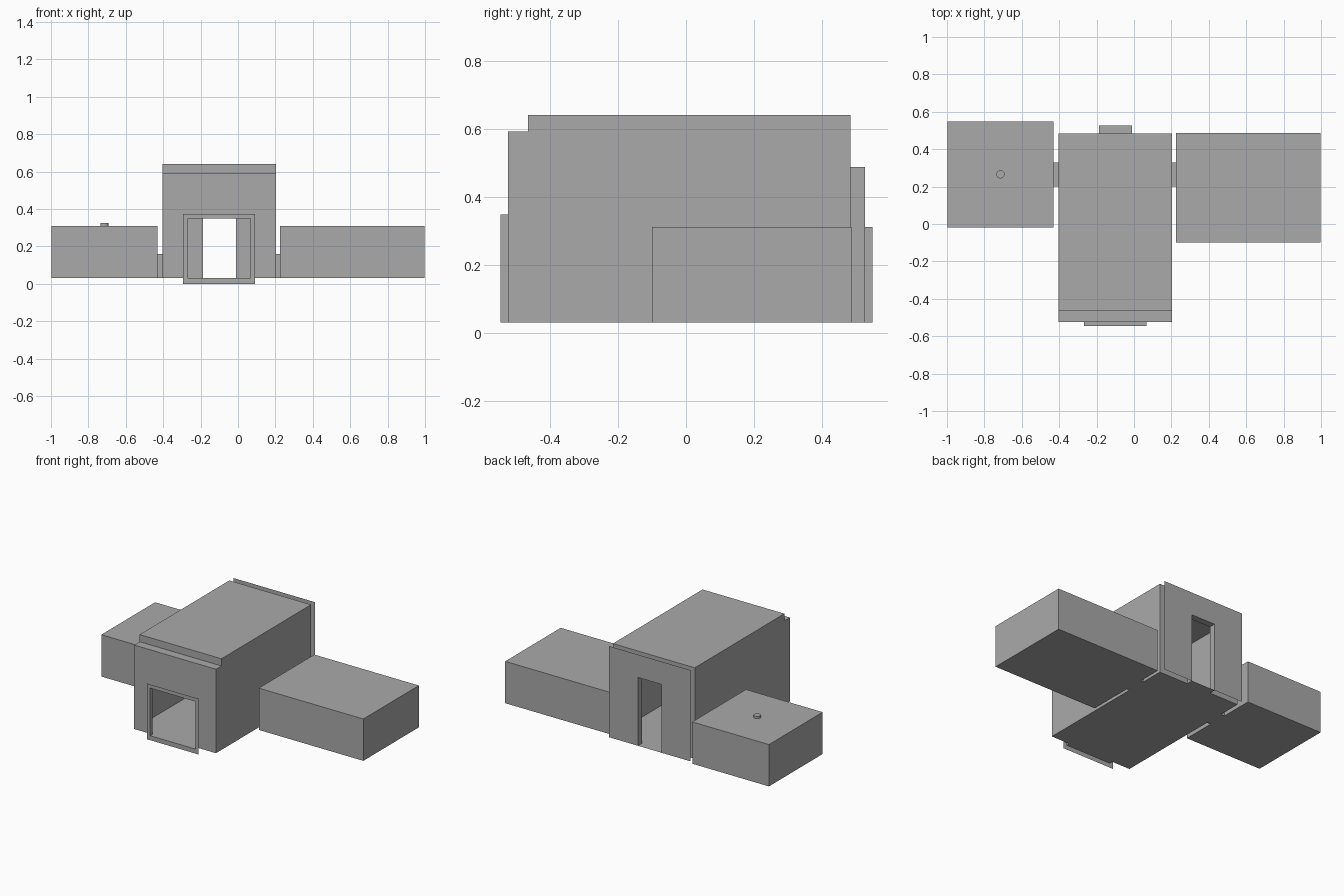
import bpy, bmesh

cube = bpy.data.objects.get("Cube")
if cube:
    bpy.data.objects.remove(cube, do_unlink=True)

GREY = (0.4, 0.4, 0.4, 1)
grey = bpy.data.materials.new("plain grey")
grey.use_nodes = True
grey.diffuse_color = GREY
grey.node_tree.nodes["Principled BSDF"].inputs["Base Color"].default_value = GREY


def panel(bm, axis, pos, us, vs, skip=()):
    """Flat wall across one axis, cut into cells; skipped cells are openings."""
    for i in range(len(us) - 1):
        for j in range(len(vs) - 1):
            if (i, j) in skip:
                continue
            corners = []
            for u, v in ((us[i], vs[j]), (us[i + 1], vs[j]),
                         (us[i + 1], vs[j + 1]), (us[i], vs[j + 1])):
                co = [u, v]
                co.insert(axis, pos)
                corners.append(bm.verts.new(co))
            bm.faces.new(corners)


def finish(name, bm):
    bmesh.ops.remove_doubles(bm, verts=bm.verts, dist=0.0005)
    bmesh.ops.recalc_face_normals(bm, faces=bm.faces)
    mesh = bpy.data.meshes.new(name)
    bm.to_mesh(mesh)
    bm.free()
    mesh.materials.append(grey)
    obj = bpy.data.objects.new(name, mesh)
    bpy.context.collection.objects.link(obj)
    return obj


def sleeve(name, axis, lo, hi):
    """Open tube along one axis, lining a doorway."""
    bm = bmesh.new()
    for a in range(3):
        if a == axis:
            continue
        u, v = [k for k in range(3) if k != a]
        for pos in (lo[a], hi[a]):
            panel(bm, a, pos, (lo[u], hi[u]), (lo[v], hi[v]))
    return finish(name, bm)


FLOOR, LOW_TOP, ROOF, LEDGE = 0.03, 0.31, 0.64, 0.592
HALL_X = (-0.403, 0.203)
FRONT, STEP, BACK, BACK_PLATE = -0.523, -0.465, 0.483, 0.526
FRAME_Y = -0.546
PASS_Y, PASS_TOP = (0.2, 0.33), 0.16
FRONT_DOOR, FRONT_DOOR_TOP = (-0.268, 0.068), 0.348
BACK_DOOR, BACK_DOOR_TOP = (-0.188, -0.012), 0.487

# main hall shell with a stepped front roof edge
bm = bmesh.new()
side_y = (FRONT, STEP, *PASS_Y, BACK)
side_z = (FLOOR, PASS_TOP, LEDGE, ROOF)
for x in HALL_X:
    panel(bm, 0, x, side_y, side_z, skip={(0, 2), (2, 0)})
panel(bm, 1, FRONT, (HALL_X[0], *FRONT_DOOR, HALL_X[1]),
      (FLOOR, FRONT_DOOR_TOP, LEDGE), skip={(1, 0)})
panel(bm, 1, STEP, HALL_X, (LEDGE, ROOF))
panel(bm, 1, BACK, (HALL_X[0], *BACK_DOOR, HALL_X[1]),
      (FLOOR, BACK_DOOR_TOP, ROOF), skip={(1, 0)})
panel(bm, 2, FLOOR, HALL_X, (FRONT, BACK))
panel(bm, 2, ROOF, HALL_X, (STEP, BACK))
panel(bm, 2, LEDGE, HALL_X, (FRONT, STEP))
finish("main_hall", bm)

# freestanding back wall with a tall doorway
bm = bmesh.new()
panel(bm, 1, BACK_PLATE, (HALL_X[0], *BACK_DOOR, HALL_X[1]),
      (FLOOR, BACK_DOOR_TOP, ROOF), skip={(1, 0)})
finish("back_wall", bm)

# flat border around the front door
bm = bmesh.new()
panel(bm, 1, FRAME_Y, (-0.293, *FRONT_DOOR, 0.091),
      (0, FLOOR, FRONT_DOOR_TOP, 0.373), skip={(1, 1)})
finish("front_door_frame", bm)

# side rooms, each with a small doorway towards the hall
ROOMS = {
    "right_room": ((-0.998, -0.43), (-0.02, 0.548), 1),
    "left_room": ((0.224, 0.998), (-0.1, 0.487), 0),
}
for name, (xs, ys, door_side) in ROOMS.items():
    bm = bmesh.new()
    for i, x in enumerate(xs):
        panel(bm, 0, x, (ys[0], *PASS_Y, ys[1]), (FLOOR, PASS_TOP, LOW_TOP),
              skip={(1, 0)} if i == door_side else ())
    for y in ys:
        panel(bm, 1, y, xs, (FLOOR, LOW_TOP))
    for z in (FLOOR, LOW_TOP):
        panel(bm, 2, z, xs, ys)
    finish(name, bm)

# linings between the parts
sleeve("front_door_lining", 1, (FRONT_DOOR[0], FRAME_Y, FLOOR),
       (FRONT_DOOR[1], FRONT, FRONT_DOOR_TOP))
sleeve("back_door_lining", 1, (BACK_DOOR[0], BACK, FLOOR),
       (BACK_DOOR[1], BACK_PLATE, BACK_DOOR_TOP))
sleeve("right_passage", 0, (-0.43, PASS_Y[0], FLOOR),
       (HALL_X[0], PASS_Y[1], PASS_TOP))
sleeve("left_passage", 0, (HALL_X[1], PASS_Y[0], FLOOR),
       (0.224, PASS_Y[1], PASS_TOP))

# small round roof vent
bpy.ops.mesh.primitive_cylinder_add(vertices=24, radius=0.022, depth=0.016,
                                    location=(-0.714, 0.266, LOW_TOP + 0.007))
vent = bpy.context.object
vent.name = "roof_vent"
vent.data.materials.append(grey)
bpy.ops.object.shade_smooth_by_angle()
